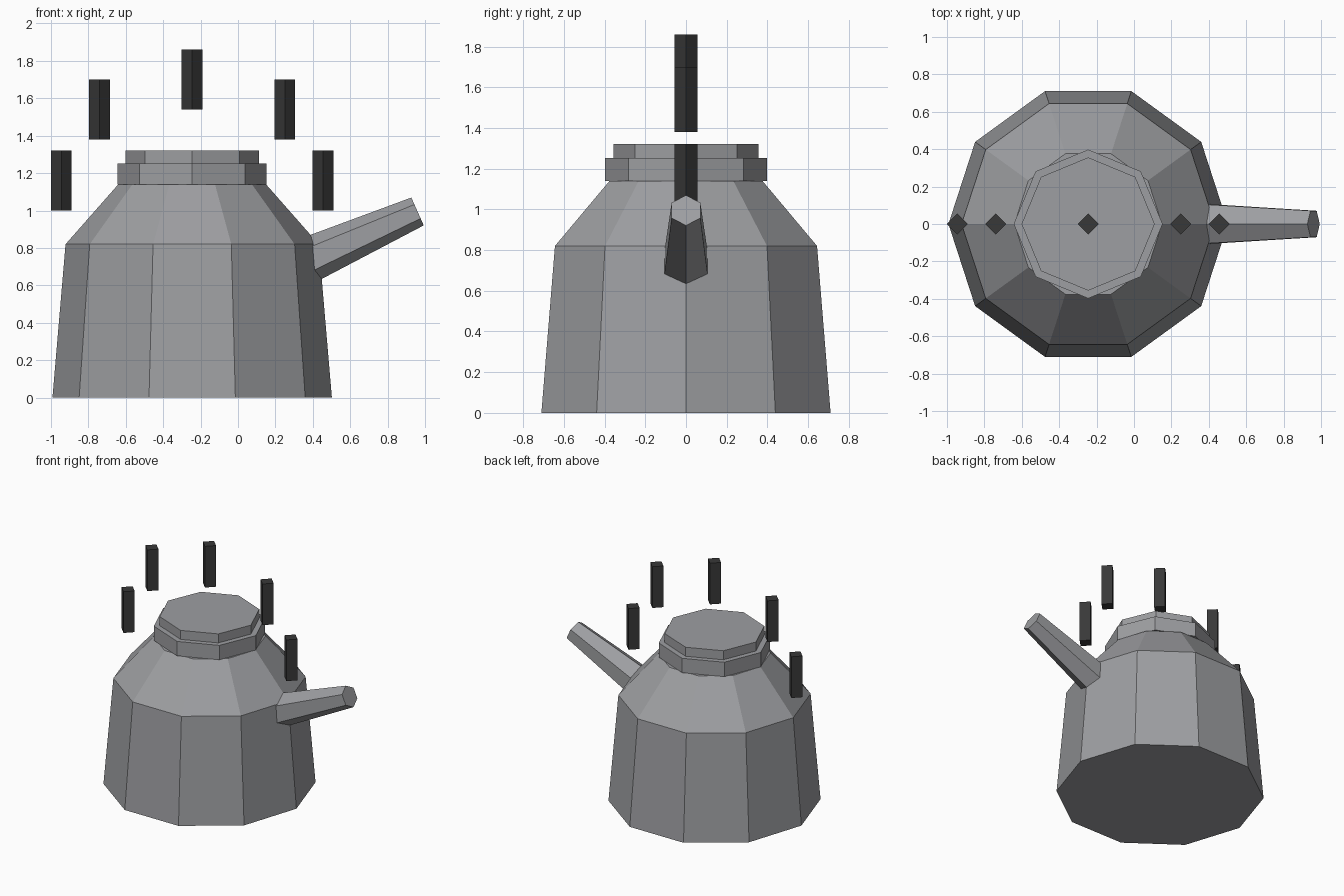
import bpy, bmesh, math
from mathutils import Matrix, Vector

if "Cube" in bpy.data.objects:
    bpy.data.objects.remove(bpy.data.objects["Cube"])

CX = -0.245  # axis of the pot


def material(name, rgb):
    m = bpy.data.materials.new(name)
    m.diffuse_color = (*rgb, 1.0)
    m.use_nodes = True
    m.node_tree.nodes["Principled BSDF"].inputs["Base Color"].default_value = m.diffuse_color
    return m


STEEL = material("steel grey", (0.34, 0.345, 0.36))
BLACK = material("handle black", (0.04, 0.04, 0.04))


def loft(name, sides, rings, mat, matrix, phase=0.0):
    """Closed flat-sided solid through (radius, height) rings."""
    bm = bmesh.new()
    loops = []
    for r, z in rings:
        angles = [phase + 2 * math.pi * i / sides for i in range(sides)]
        loops.append([bm.verts.new((r * math.cos(a), r * math.sin(a), z)) for a in angles])
    for low, high in zip(loops, loops[1:]):
        for i in range(sides):
            j = (i + 1) % sides
            bm.faces.new((low[i], low[j], high[j], high[i]))
    bm.faces.new(loops[0][::-1])
    bm.faces.new(loops[-1])
    bm.transform(matrix)
    me = bpy.data.meshes.new(name)
    bm.to_mesh(me)
    bm.free()
    me.materials.append(mat)
    ob = bpy.data.objects.new(name, me)
    bpy.context.collection.objects.link(ob)
    return ob


pot = Matrix.Translation((CX, 0, 0))

# Ten-sided body with sloping shoulder
loft("body", 10, [(0.747, 0), (0.677, 0.82), (0.395, 1.14)], STEEL, pot)

# Stepped eight-sided lid
loft("lid_rim", 8, [(0.398, 1.14), (0.398, 1.252)], STEEL, pot)
loft("lid_top", 8, [(0.356, 1.252), (0.356, 1.322)], STEEL, pot)

# Tapered six-sided spout, rooted inside the body
tilt = math.radians(24)
direction = Vector((math.cos(tilt), 0, math.sin(tilt)))
tip = Vector((0.96, 0, 0.995))
length = 0.72
aim = Matrix.Translation(tip - direction * length) @ Matrix.Rotation(math.pi / 2 - tilt, 4, 'Y')
loft("spout", 6, [(0.128, 0), (0.0815, length)], STEEL, aim)

# Arch of separate upright handle bars
for i, (dx, z) in enumerate([(-0.70, 1.0), (-0.495, 1.38), (0, 1.54), (0.495, 1.38), (0.70, 1.0)]):
    loft(f"handle_bar_{i + 1}", 4, [(0.056, 0), (0.056, 0.32)], BLACK,
         Matrix.Translation((CX + dx, 0, z)))
